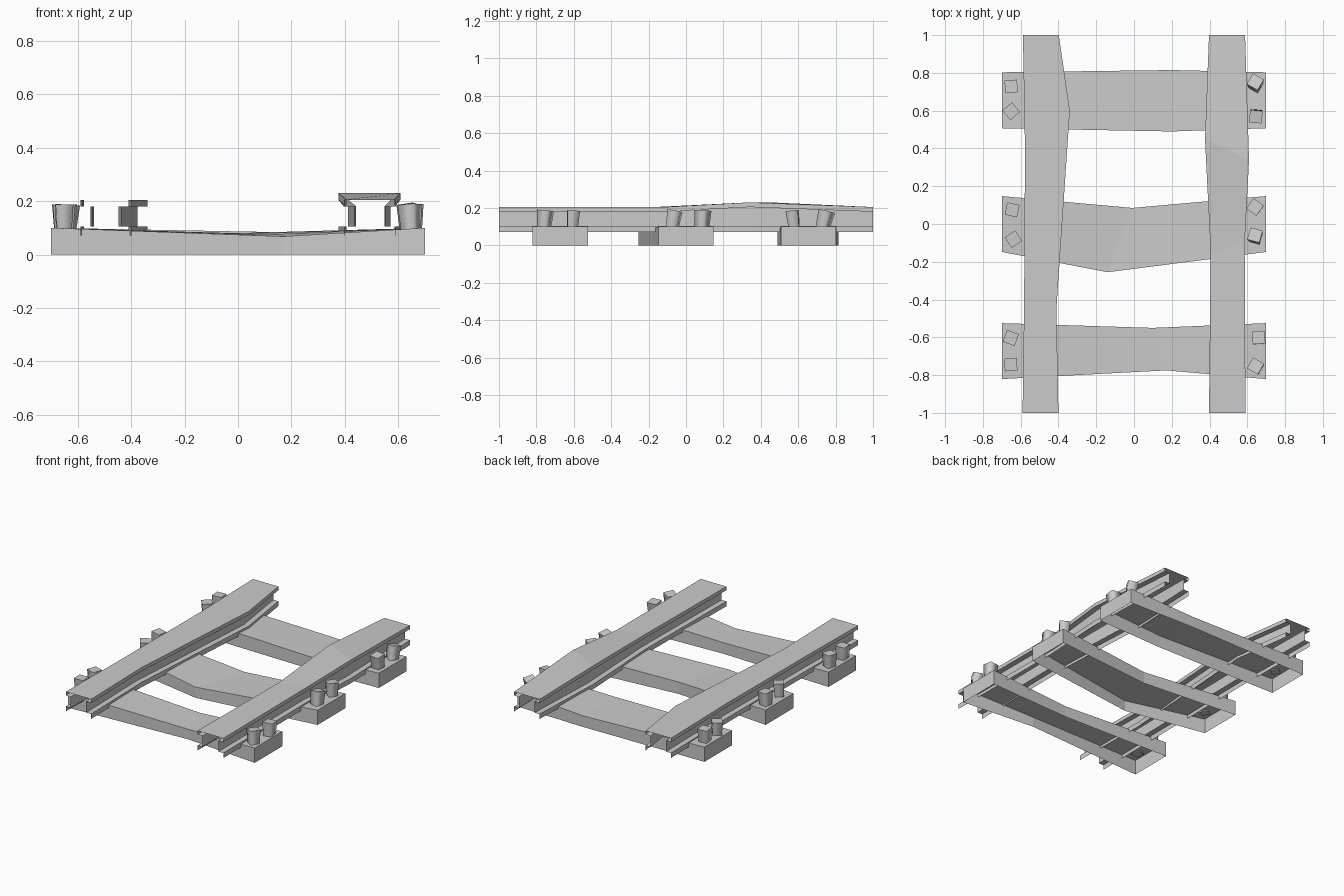
import bpy, bmesh, math
from mathutils import Matrix, Vector

if "Cube" in bpy.data.objects:
    bpy.data.objects.remove(bpy.data.objects["Cube"])


def make_object(name, bm):
    bmesh.ops.recalc_face_normals(bm, faces=bm.faces)
    mesh = bpy.data.meshes.new(name)
    bm.to_mesh(mesh)
    bm.free()
    obj = bpy.data.objects.new(name, mesh)
    bpy.context.collection.objects.link(obj)
    return obj


def orient(obj):
    # open shells: make sure the upward-facing top points up
    top = max(obj.data.polygons, key=lambda p: p.area * abs(p.normal.z))
    if top.normal.z < 0:
        obj.data.flip_normals()


def skin(bm, rings):
    # bridge consecutive open profiles with quads
    loops = [[bm.verts.new(p) for p in ring] for ring in rings]
    for a, b in zip(loops, loops[1:]):
        for i in range(len(a) - 1):
            bm.faces.new((a[i], a[i + 1], b[i + 1], b[i]))
    return loops


# Rails: hollow, open-ended I profile swept through slightly bent stations
def rail(name, stations):
    rings = []
    for yl, yr, xl, xr, dz in stations:
        half = [(0, 0.072), (0, 0.105), (0.037, 0.105),
                (0.037, 0.18 + dz), (0, 0.18 + dz), (0, 0.205 + dz)]
        left = [(xl + o, yl, z) for o, z in half]
        right = [(xr - o, yr, z) for o, z in reversed(half)]
        rings.append(left + right)
    bm = bmesh.new()
    skin(bm, rings)
    orient(make_object(name, bm))


# station: y of left edge, y of right edge, x left, x right, lift of head
rail("left_rail", [(-1, -1, -0.590, -0.400, 0),
                   (-0.45, -0.45, -0.582, -0.411, 0),
                   (0.4, 0.6, -0.577, -0.340, 0),
                   (1, 1, -0.588, -0.398, 0)])
rail("right_rail", [(-1, -1, 0.397, 0.590, 0),
                    (-0.15, -0.1, 0.406, 0.586, 0.001),
                    (0.45, 0.34, 0.376, 0.609, 0.025),
                    (1, 1, 0.397, 0.588, 0)])


# Sleepers: bent planks with a sagging middle, open underneath
def sleeper(name, y, front_mid, back_mid):
    def ring(front, back):
        (xf, yf, zf), (xb, yb, zb) = front, back
        return [(xf, yf, 0), (xf, yf, zf), (xb, yb, zb), (xb, yb, 0)]
    bm = bmesh.new()
    loops = skin(bm, [
        ring((-0.7, y - 0.148, 0.1), (-0.7, y + 0.148, 0.1)),
        ring(front_mid, back_mid),
        ring((0.7, y - 0.148, 0.1), (0.7, y + 0.148, 0.1))])
    bm.faces.new(loops[0])
    bm.faces.new(loops[-1])
    orient(make_object(name, bm))


sleeper("front_sleeper", -0.673, (0.17, -0.775, 0.068), (0.1, -0.55, 0.075))
sleeper("middle_sleeper", 0.0, (-0.14, -0.255, 0.072), (-0.01, 0.085, 0.08))
sleeper("back_sleeper", 0.655, (0.2, 0.49, 0.083), (0.2, 0.815, 0.075))


# Bolts: square pegs flaring upward, each turned and tilted a little
def bolt(name, x, y, turn, tilt_x, tilt_y):
    bm = bmesh.new()
    bmesh.ops.create_cone(bm, cap_ends=True, segments=4, radius1=0.039,
                          radius2=0.047, depth=0.095)
    m = (Matrix.Translation(Vector((x, y, 0.092)))
         @ Matrix.Rotation(math.radians(tilt_x), 4, 'Y')
         @ Matrix.Rotation(math.radians(-tilt_y), 4, 'X')
         @ Matrix.Rotation(math.radians(turn + 45), 4, 'Z')
         @ Matrix.Translation(Vector((0, 0, 0.0475))))
    for f in bm.faces:
        f.smooth = abs(f.normal.z) < 0.5
    bm.transform(m)
    make_object(name, bm)


# x, y at base, turn, tilt along x, tilt along y
bolts = [(-0.65, 0.725, 5, 0, 2), (-0.65, 0.597, 40, 0, 0),
         (-0.65, 0.075, -12, 3, 0), (-0.645, -0.08, 35, 4, 0),
         (-0.652, -0.603, -20, 0, 0), (-0.652, -0.745, 3, 0, 0),
         (0.645, 0.73, -30, -2, 14), (0.645, 0.578, -5, 0, -6),
         (0.645, 0.085, -35, -3, 3), (0.645, -0.075, -15, -3, 10),
         (0.66, -0.608, 4, 0, 4), (0.648, -0.76, -30, -3, 5)]
for i, b in enumerate(bolts):
    bolt(f"sleeper_bolt_{i + 1}", *b)
